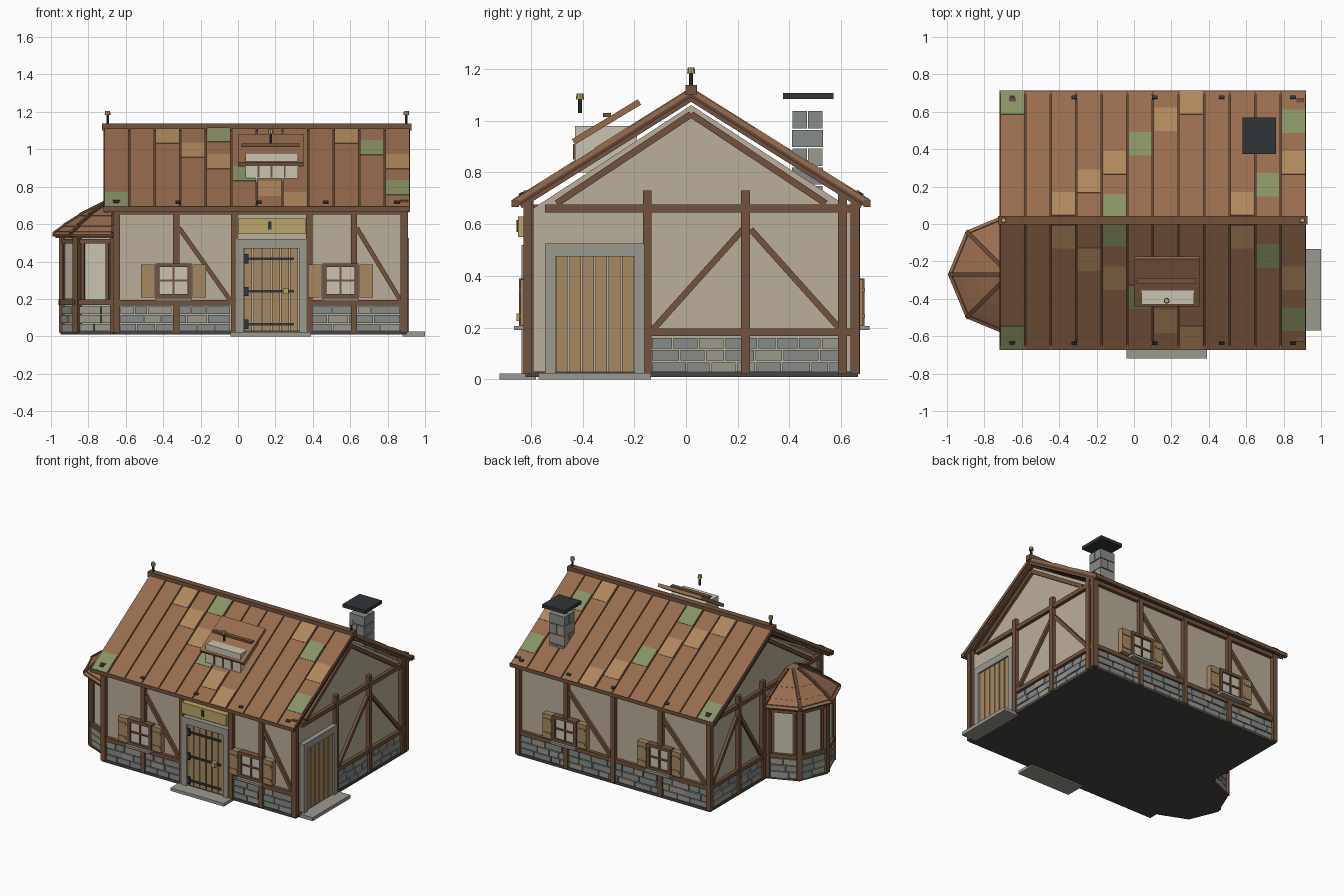
import bpy, bmesh, math, random
from mathutils import Matrix, Vector

if "Cube" in bpy.data.objects:
    bpy.data.objects.remove(bpy.data.objects["Cube"])

random.seed(4)
COL = dict(timber=(.17, .085, .045), roof=(.31, .15, .075), roof_dark=(.12, .06, .035), tan=(.43, .24, .11),
           moss=(.24, .29, .13), plaster=(.49, .43, .32), wood=(.38, .25, .12), stone=(.24, .26, .25),
           stone_light=(.33, .32, .27), slab=(.33, .32, .27), iron=(.03, .035, .04), gold=(.5, .38, .13),
           glass=(.6, .55, .45), floor=(.06, .06, .055))
MATS = {}
for k, c in COL.items():
    MATS[k] = bpy.data.materials.new(k)
    MATS[k].diffuse_color = (*c, 1)
I = Matrix()


class Part:
    """Collects solids of one material into one object."""
    def __init__(self, name, mat):
        self.name, self.mat, self.bm = name, mat, bmesh.new()

    def box(self, u0, u1, d0, d1, z0, z1, F=I):
        # u along the wall, d outwards from it, z up
        M = F @ Matrix.Translation(((u0 + u1) / 2, -(d0 + d1) / 2, (z0 + z1) / 2))
        bmesh.ops.create_cube(self.bm, size=1, matrix=M @ Matrix.Diagonal((u1 - u0, d1 - d0, z1 - z0, 1)))

    def bar(self, a, b, w, h, F=I):
        # sloped beam between two points, w sideways and h upwards
        a, b = F @ Vector(a), F @ Vector(b)
        R = (b - a).to_track_quat('X', 'Z').to_matrix().to_4x4()
        bmesh.ops.create_cube(self.bm, size=1, matrix=Matrix.Translation((a + b) / 2) @ R @
                              Matrix.Diagonal(((b - a).length, w, h, 1)))

    def cone(self, x, y, z0, z1, r0, r1, n=8):
        bmesh.ops.create_cone(self.bm, cap_ends=True, segments=n, radius1=r0, radius2=r1, depth=z1 - z0,
                              matrix=Matrix.Translation((x, y, (z0 + z1) / 2)))

    def done(self):
        me = bpy.data.meshes.new(self.name)
        self.bm.to_mesh(me)
        me.materials.append(MATS[self.mat])
        bpy.context.collection.objects.link(bpy.data.objects.new(self.name, me))


P = {n: Part(n, m) for n, m in dict(
    floor='floor', wall_body='plaster', timber_frame='timber', braces='timber', stone_base='stone',
    stone_base_light='stone_light', door_planks='wood', door_surround='slab', steps='slab', door_iron='iron',
    door_knob='gold', door_sign='gold', window_frames='timber', window_panes='glass', shutters='wood',
    window_sills='slab', roof_planks='roof', roof_underlay='roof_dark', roof_patches='tan', roof_moss='moss',
    ridge_and_eaves='timber', finial_rods='iron', finial_caps='gold', chimney_stones='stone',
    chimney_stones_light='stone_light', chimney_cap='iron', dormer_body='glass', dormer_roof='roof',
    bay_walls='plaster', bay_frame='timber', bay_roof='roof', bay_roof_ribs='roof_dark').items()}

# wall frames: u runs along each wall
T, R = Matrix.Translation, lambda a: Matrix.Rotation(math.radians(a), 4, 'Z')
FRONT, RIGHT = T((0, -.6, 0)), T((.88, 0, 0)) @ R(90)      # u = x, u = y
BACK, LEFT = T((0, .645, 0)) @ R(180), T((-.64, 0, 0)) @ R(-90)   # u = -x, u = -y


def stones(u0, u1, F):
    for r in range(3):
        u, z = u0, .025 + r * .047
        while u < u1 - .01:
            e = min(u + random.uniform(.07, .14), u1)
            if u1 - e < .04:
                e = u1
            random.choice((P['stone_base'], P['stone_base'], P['stone_base_light'])).box(
                u + .003, e - .003, -.01, random.uniform(.012, .018), z, z + .041, F)
            u = e


def post(u, F, top=.69, w=.034):
    P['timber_frame'].box(u - w / 2, u + w / 2, -.01, .028, .02, top, F)


def rail(u0, u1, z0, z1, F):
    P['timber_frame'].box(u0, u1, -.01, .024, z0, z1, F)


def brace(u0, z0, u1, z1, F):
    P['braces'].bar((u0, -.006, z0), (u1, -.006, z1), .028, .024, F)


def window(u, F):
    f = P['window_frames']
    P['window_panes'].box(u - .08, u + .08, 0, .03, .21, .38, F)
    for s in (-1, 1):
        f.box(u + s * .085 - .011, u + s * .085 + .011, 0, .045, .205, .39, F)
        P['shutters'].box(u + s * .138 - .036, u + s * .138 + .036, 0, .04, .208, .385, F)
        for z in (.245, .345):
            P['shutters'].box(u + s * .138 - .03, u + s * .138 + .03, .04, .046, z - .008, z + .008, F)
    for z in (.205, .37):
        f.box(u - .09, u + .09, 0, .045, z, z + .02, F)
    f.box(u - .006, u + .006, 0, .038, .21, .38, F)
    f.box(u - .08, u + .08, 0, .038, .292, .303, F)
    P['window_sills'].box(u - .1, u + .1, 0, .065, .19, .206, F)


def door(u0, u1, top, F, n=6):
    w = (u1 - u0) / n
    for i in range(n):
        P['door_planks'].box(u0 + i * w + .003, u0 + (i + 1) * w - .003, 0, .022, .03, top, F)
    s = P['door_surround']
    s.box(u0 - .04, u0, 0, .035, .02, top + .05, F)
    s.box(u1, u1 + .04, 0, .035, .02, top + .05, F)
    s.box(u0, u1, 0, .035, top, top + .05, F)


# floor and solid plastered body with gables
P['floor'].box(-.66, .9, -.665, .62, .01, .03)
bm = P['wall_body'].bm
prof = [(-.6, .02), (.645, .02), (.645, .655), (.02, 1.06), (-.6, .655)]
face = bm.faces.new([bm.verts.new((-.64, y, z)) for y, z in prof])
ext = bmesh.ops.extrude_face_region(bm, geom=[face])
bmesh.ops.translate(bm, vec=(1.52, 0, 0), verts=[v for v in ext['geom'] if isinstance(v, bmesh.types.BMVert)])
bmesh.ops.recalc_face_normals(bm, faces=bm.faces)

# front wall
for u in (-.65, -.33, -.02, .38, .62, .885):
    post(u, FRONT)
for a, b in ((-.64, -.03), (.38, .88)):
    rail(a, b, .165, .195, FRONT)
    stones(a + .01, b - .01, FRONT)
rail(-.66, .9, .65, .69, FRONT)
brace(-.315, .58, -.04, .19, FRONT)
brace(.635, .58, .87, .19, FRONT)
window(-.345, FRONT)
window(.548, FRONT)
door(.03, .325, .47, FRONT)
for z in (.415, .24, .065):
    P['door_iron'].box(.035, .3, .022, .03, z - .007, z + .007, FRONT)
    P['door_iron'].box(.03, .055, .022, .036, z - .025, z + .025, FRONT)
P['door_knob'].box(.24, .27, .02, .055, .225, .255, FRONT)
P['door_sign'].box(0, .36, .01, .05, .55, .63, FRONT)
P['door_iron'].box(.16, .18, .05, .056, .57, .615, FRONT)
P['steps'].box(-.04, .39, -.02, .12, 0, .022, FRONT)

# right wall
for u in (-.612, -.15, .23, .605, .653):
    post(u, RIGHT, .73)
rail(-.545, .66, .645, .675, RIGHT)
rail(-.15, .66, .168, .196, RIGHT)
stones(-.135, .6, RIGHT)
brace(-.13, .19, .22, .58, RIGHT)
brace(.25, .58, .6, .19, RIGHT)
door(-.505, -.2, .475, RIGHT)
P['steps'].box(-.57, -.135, 0, .12, 0, .025, RIGHT)

# left wall, partly behind the bay
for u in (.612, -.05, -.33, -.653):
    post(u, LEFT, .73)
rail(-.66, .6, .645, .675, LEFT)
rail(-.66, .6, .168, .196, LEFT)
stones(-.64, .59, LEFT)
brace(-.64, .19, -.345, .58, LEFT)
brace(-.315, .58, -.06, .19, LEFT)

# back wall
for u in (-.885, -.5, -.12, .26, .65):
    post(u, BACK)
rail(-.9, .66, .65, .69, BACK)
rail(-.88, .64, .165, .195, BACK)
stones(-.87, .64, BACK)
for u in (-.5, .26):
    window(u, BACK)
    brace(u + .015, .58, u + .365, .19, BACK)

# gable rafters on both ends
for F, m in ((RIGHT, 1), (LEFT, -1)):
    for s in (-1, 1):
        P['braces'].bar((m * .02, -.006, 1.025), (m * .02 + s * .52, -.006, .68), .03, .026, F)

# roof: planks over underlay, with battens and patches, mirrored about the ridge
K = .628
def slope(x, s, d, lift=0):
    return Vector((x, .02 + s * d, 1.108 - K * d)) + Vector((0, s * K, 1)).normalized() * lift

n, W = 12, 1.637 / 12
TAN = ((2, .08), (3, .2), (4, .3), (6, .53), (7, .62), (9, .08), (11, .3))
MOSS = ((4, .07), (5, .4), (10, .18), (11, .52), (0, .62))
for s in (-1, 1):
    P['roof_underlay'].bar(slope(.1, s, 0, -.009), slope(.1, s, .685, -.009), n * W, .012)
    for i in range(n):
        x = -.717 + (i + .5) * W
        P['roof_planks'].bar(slope(x, s, 0, .005), slope(x, s, .685, .005), W - .008, .02)
    for part, cells in (('roof_patches', TAN), ('roof_moss', MOSS)):
        for i, d in cells:
            x = -.717 + (i + .5) * W
            P[part].bar(slope(x, s, d - .062, .012), slope(x, s, d + .062, .012), W - .014, .012)
    for x in (-.65, -.32, .11, .47, .85):
        P['door_iron'].bar(slope(x, s, .64, .016), slope(x, s, .655, .016), .03, .014)
    e = slope(0, s, .68)
    P['ridge_and_eaves'].box(-.72, .92, -e.y - .014, -e.y + .014, e.z - .015, e.z + .012)
    for x in (-.7, .9):
        P['ridge_and_eaves'].bar(slope(x, s, 0, -.02), slope(x, s, .67, -.02), .025, .02)
P['ridge_and_eaves'].box(-.727, .927, -.042, .002, 1.1, 1.138)

# finials on ridge ends and dormer
for x, y, z in ((-.697, .02, 1.13), (.9, .02, 1.13), (.175, -.41, 1.03)):
    P['finial_rods'].cone(x, y, z, z + .06, .008, .008, 6)
    P['finial_caps'].cone(x, y, z + .052, z + .075, .016, .013)

# dormer with slanted roof board
P['dormer_body'].box(.04, .32, .19, .43, .8, .98)
P['dormer_roof'].bar((.175, -.435, .918), (.175, -.18, 1.072), .35, .024)
P['ridge_and_eaves'].box(.02, .33, .29, .32, 1.015, 1.03)
for x in (.11, .18, .25):
    P['window_frames'].box(x - .005, x + .005, .43, .436, .85, .91)

# chimney of paired blocks
for r in range(5):
    z = .68 + r * .0725
    for j in range(2):
        a, b = .61 + j * .06, .41 + j * .06
        part = P['chimney_stones_light' if (r + j) % 3 == 0 else 'chimney_stones']
        if r % 2:
            part.box(a + .002, a + .058, -.53, -.41, z, z + .067)
        else:
            part.box(.61, .73, -b - .058, -b - .002, z, z + .067)
P['chimney_cap'].box(.58, .76, -.57, -.375, 1.083, 1.107)

# half octagonal bay on the left side
cx, cy, r = -.665, -.27, .27
P['bay_walls'].cone(cx, cy, .025, .54, r, r)
P['floor'].cone(cx, cy, .01, .03, .285, .285)
ap, half = r * math.cos(math.pi / 8), r * math.sin(math.pi / 8)
for k in range(5):
    t = 90 + 45 * k
    V = T((cx, cy, 0)) @ R(t + 90)                   # outward is local -y
    P['bay_frame'].box(-.02, .02, r - .025, r + .022, .02, .55, V)
    if k < 4:
        F = T((cx, cy, 0)) @ R(t + 22.5 + 90) @ T((0, -ap, 0))
        stones(-half + .012, half - .012, F)
        for z0, z1, d in ((.168, .198, .022), (.495, .52, .016), (.525, .56, .04)):
            P['bay_frame'].box(-half - .008, half + .008, -.01, d, z0, z1, F)
        for s in (-1, 1):
            P['bay_frame'].box(s * .07 - .009, s * .07 + .009, 0, .014, .19, .5, F)
        P['window_panes'].box(-.062, .062, 0, .006, .2, .495, F)
# stepped bay roof tiers with corner ribs
for r0, z0, r1, z1 in ((.33, .545, .25, .6), (.272, .59, .165, .655), (.19, .645, .05, .715)):
    P['bay_roof'].cone(cx, cy, z0, z1, r0, r1)
    P['bay_roof_ribs'].cone(cx, cy, z0 - .012, z0, r0 - .004, r0 - .004)
    for k in range(5):
        V = T((cx, cy, 0)) @ R(180 + 45 * k)
        P['bay_roof_ribs'].bar((0, -r0 + .006, z0 + .005), (0, -r1, z1 + .003), .022, .014, V)

for p in P.values():
    p.done()

for m in bpy.data.materials:
    if m.users and not m.is_grease_pencil:
        m.use_nodes = True
        m.node_tree.nodes["Principled BSDF"].inputs["Base Color"].default_value = m.diffuse_color
